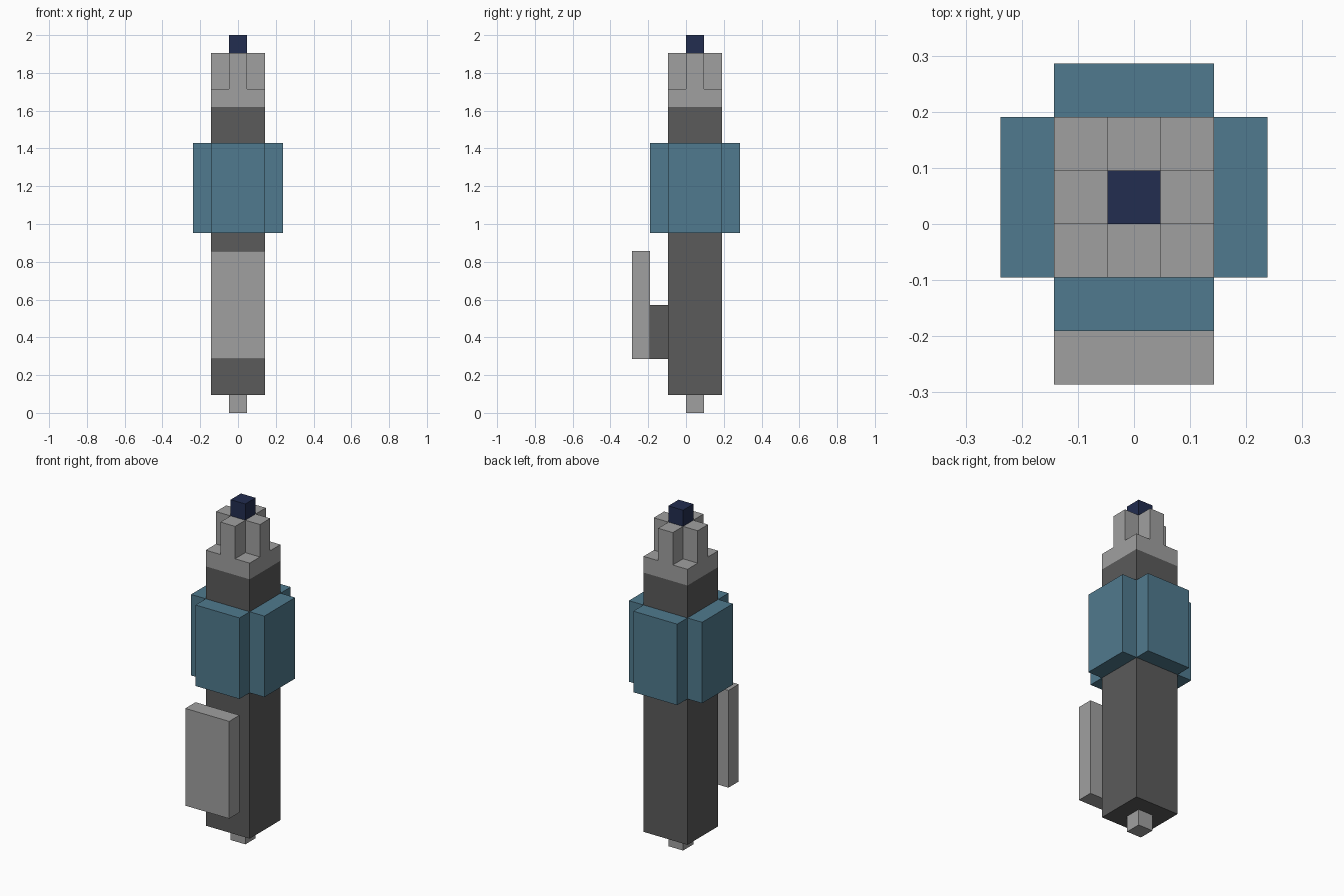
import bpy

if "Cube" in bpy.data.objects:
    bpy.data.objects.remove(bpy.data.objects["Cube"])

U = 2 / 21      # one block
CY = U / 2      # the shaft axis sits half a block behind the origin


def srgb(c):
    c /= 255
    return c / 12.92 if c <= 0.04045 else ((c + 0.055) / 1.055) ** 2.4


def material(name, r, g, b):
    m = bpy.data.materials.new(name)
    m.diffuse_color = (srgb(r), srgb(g), srgb(b), 1)
    m.use_nodes = True
    m.node_tree.nodes["Principled BSDF"].inputs["Base Color"].default_value = m.diffuse_color
    return m


light = material("light grey", 160, 160, 160)
dark = material("dark grey", 91, 91, 91)
teal = material("teal", 80, 122, 142)
navy = material("navy", 34, 45, 80)


def block(name, mat, x, y, z0, z1, w, d):
    """Box centred at block offset (x, y) from the axis, spanning z0..z1."""
    bpy.ops.mesh.primitive_cube_add(
        size=1, location=(x * U, CY + y * U, (z0 + z1) / 2 * U))
    o = bpy.context.object
    o.name = name
    o.scale = (w * U, d * U, (z1 - z0) * U)
    bpy.ops.object.transform_apply(location=False, rotation=False, scale=True)
    o.data.materials.append(mat)
    return o


# Shaft with its end pin and collar
block("bottom_pin", light, 0, 0, 0, 1, 1, 1)
block("shaft", dark, 0, 0, 1, 17, 3, 3)
block("collar", light, 0, 0, 17, 18, 3, 3)

# Prongs and grip panels on all four sides
for side, dx, dy in (("right", 1, 0), ("left", -1, 0), ("back", 0, 1), ("front", 0, -1)):
    block(side + "_prong", light, dx, dy, 18, 20, 1, 1)
    block(side + "_grip_panel", teal, 2 * dx, 2 * dy, 10, 15,
          1 if dx else 3, 1 if dy else 3)

# Core held by the prongs, and the tip
block("core", light, 0, 0, 18, 20, 1, 1)
block("tip", navy, 0, 0, 20, 21, 1, 1)

# Front plate on a narrow bracket
block("bracket", dark, 0, -2, 3, 6, 1, 1)
block("front_plate", light, 0, -3, 3, 9, 3, 1)
